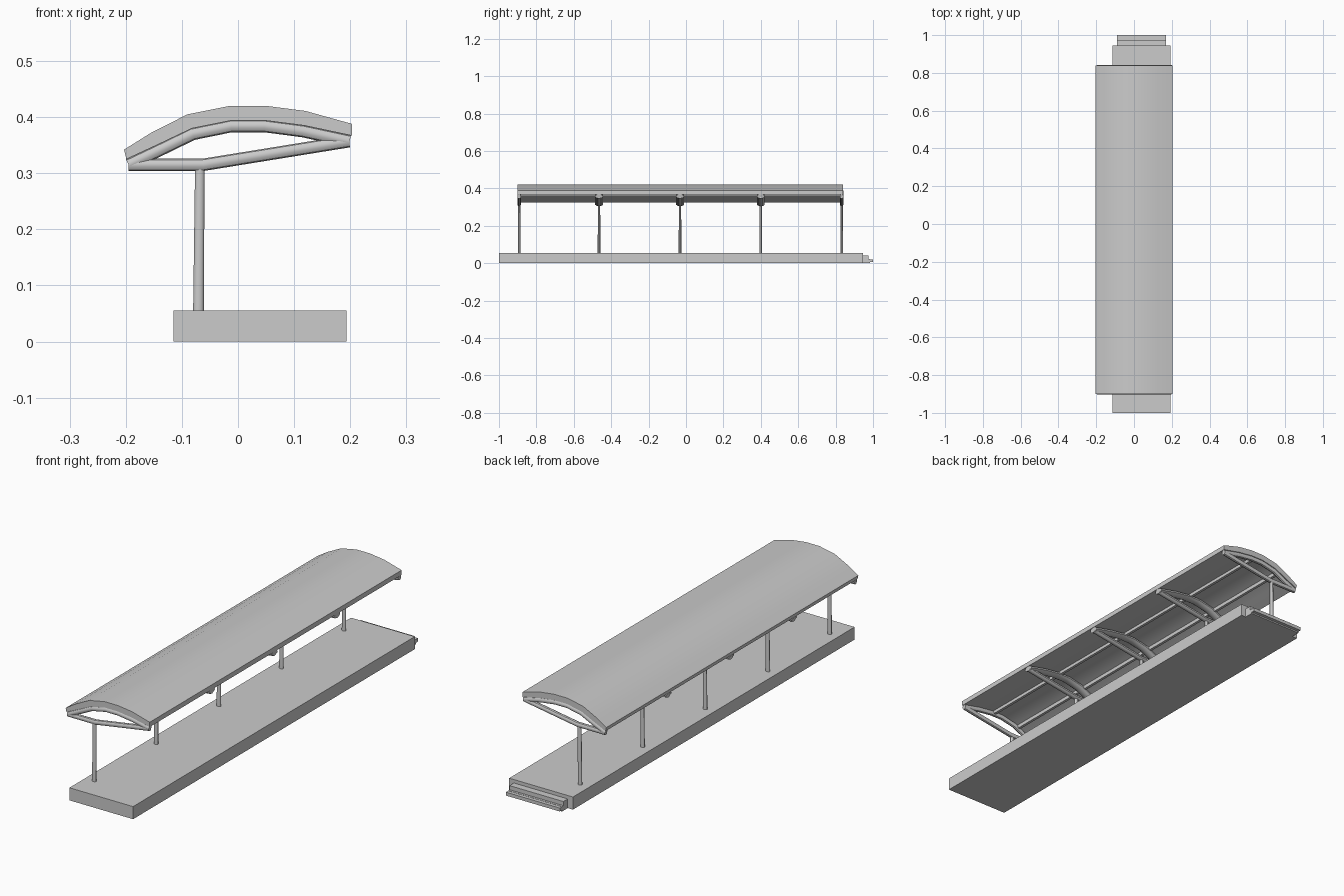
import bpy, bmesh, math
from mathutils import Vector

if "Cube" in bpy.data.objects:
    bpy.data.objects.remove(bpy.data.objects["Cube"])


def finish(name, bm, smooth=True):
    bmesh.ops.recalc_face_normals(bm, faces=bm.faces)
    me = bpy.data.meshes.new(name)
    bm.to_mesh(me)
    bm.free()
    ob = bpy.data.objects.new(name, me)
    bpy.context.collection.objects.link(ob)
    if smooth:
        bpy.ops.object.select_all(action='DESELECT')
        ob.select_set(True)
        bpy.context.view_layer.objects.active = ob
        bpy.ops.object.shade_smooth_by_angle(angle=math.radians(35))
    return ob


def loft(name, rings, smooth=True):
    bm = bmesh.new()
    vs = [[bm.verts.new(p) for p in r] for r in rings]
    n = len(rings[0])
    for a, b in zip(vs, vs[1:]):
        for i in range(n):
            j = (i + 1) % n
            bm.faces.new((a[i], a[j], b[j], b[i]))
    bm.faces.new(vs[0])
    bm.faces.new(vs[-1])
    return finish(name, bm, smooth)


def box(name, x, y, z):
    corners = [(x[0], z[0]), (x[1], z[0]), (x[1], z[1]), (x[0], z[1])]
    return loft(name, [[(px, yy, pz) for px, pz in corners] for yy in y], False)


def tube_xz(name, path, y, half_w, half_h, sides=10):
    """Elliptical tube along an x-z path, mitred at the bends."""
    pts = [Vector(p) for p in path]
    rings = []
    for i, p in enumerate(pts):
        a = (p - pts[i - 1]).normalized() if i else (pts[1] - p).normalized()
        b = (pts[i + 1] - p).normalized() if i < len(pts) - 1 else a
        t = (a + b).normalized()
        n = Vector((-t.y, t.x)) / max(t.dot(a), 0.5)
        ring = []
        for k in range(sides):
            ang = 2 * math.pi * (k + 0.5) / sides
            q = p + n * half_h * math.sin(ang)
            ring.append((q.x, y + half_w * math.cos(ang), q.y))
        rings.append(ring)
    return loft(name, rings)


# Platform and end steps
box("platform", (-0.115, 0.193), (-1.0, 0.945), (0, 0.055))
box("upper_step", (-0.09, 0.17), (0.94, 0.975), (0.022, 0.04))
box("lower_step", (-0.09, 0.17), (0.94, 1.0), (0.006, 0.021))
box("step_base", (-0.09, 0.17), (0.94, 0.985), (0, 0.022))

# Curved roof shell
top = [(-0.203, 0.342), (-0.155, 0.372), (-0.09, 0.405), (-0.015, 0.42),
       (0.05, 0.42), (0.12, 0.411), (0.203, 0.388)]
under = [(-0.199, 0.325), (-0.145, 0.350), (-0.082, 0.380), (-0.012, 0.394),
         (0.048, 0.394), (0.118, 0.385), (0.203, 0.367)]
profile = top + under[::-1]
loft("roof", [[(x, y, z) for x, z in profile] for y in (-0.9, 0.84)])

# Roof frames and posts
upper = [(x * 0.98, z - 0.010) for x, z in under]
lower = [(-0.195, 0.315), (-0.062, 0.315), (0.198, 0.357)]
for i, y in enumerate((-0.892, -0.465, -0.032, 0.40, 0.832)):
    end = i in (0, 4)
    tube_xz(f"upper_chord_{i}", upper, y, 0.010 if end else 0.022, 0.011)
    tube_xz(f"lower_chord_{i}", lower, y, 0.010 if end else 0.013, 0.011)
    rings = []
    for cx, r, z in ((-0.0705, 0.0095, 0.05), (-0.068, 0.0085, 0.315)):
        rings.append([(cx + r * math.cos(k * math.pi / 6),
                       y + 0.75 * r * math.sin(k * math.pi / 6), z)
                      for k in range(12)])
    loft(f"post_{i}", rings)

# Lengthwise purlins under the roof
for n, x, z in (("left", -0.10, 0.364), ("right", 0.035, 0.386)):
    box(f"purlin_{n}", (x - 0.006, x + 0.006), (-0.89, 0.83), (z - 0.006, z + 0.012))
